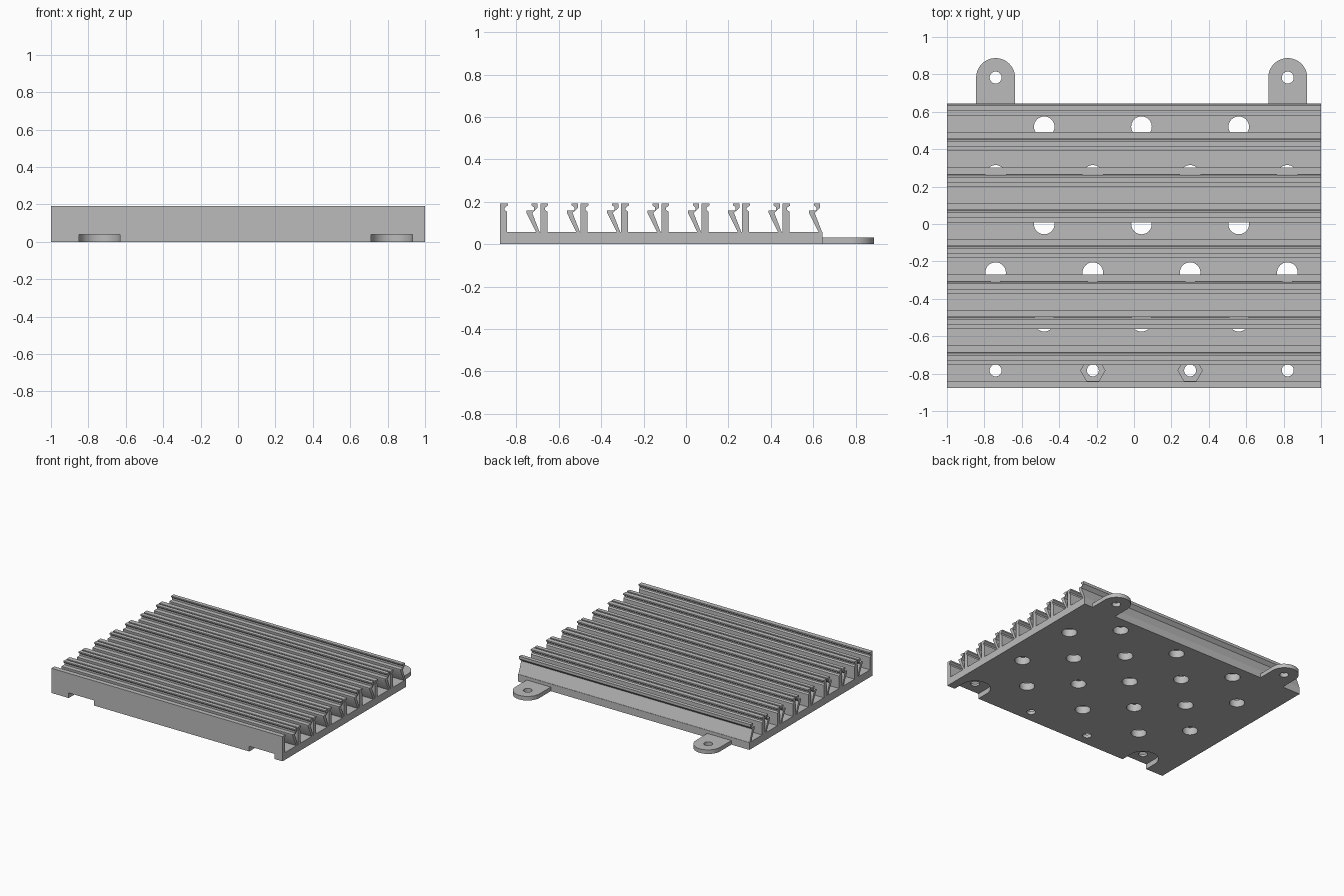
import bpy, bmesh, math
from mathutils import Vector

cube = bpy.data.objects.get("Cube")
if cube:
    bpy.data.objects.remove(cube, do_unlink=True)

FRONT, BACK, PLATE_TOP, TOP = -0.878, 0.645, 0.057, 0.193
CHANNELS = 8
PITCH = (BACK - FRONT) / CHANNELS
STEP = 0.26                      # half spacing of the staggered holes
MOUNT_Y = 0.783                  # distance of the mounting holes from centre
MOUNT_X = (-0.74, 0.822)

grey = bpy.data.materials.new("plain grey")
grey.use_nodes = True
grey.diffuse_color = (0.5, 0.5, 0.5, 1)
grey.node_tree.nodes["Principled BSDF"].inputs["Base Color"].default_value = (0.5, 0.5, 0.5, 1)


def prism(bm, points, sweep):
    """Extrude a closed outline along a vector."""
    face = bm.faces.new([bm.verts.new(p) for p in points])
    ext = bmesh.ops.extrude_face_region(bm, geom=[face])
    verts = [g for g in ext["geom"] if isinstance(g, bmesh.types.BMVert)]
    bmesh.ops.translate(bm, verts=verts, vec=Vector(sweep))


def make(name, prisms):
    bm = bmesh.new()
    for points, sweep in prisms:
        prism(bm, points, sweep)
    bmesh.ops.recalc_face_normals(bm, faces=bm.faces)
    mesh = bpy.data.meshes.new(name)
    bm.to_mesh(mesh)
    bm.free()
    mesh.materials.append(grey)
    obj = bpy.data.objects.new(name, mesh)
    bpy.context.collection.objects.link(obj)
    return obj


def round_prism(x, y, r, z0, z1, sides=32):
    ring = [(x + r * math.cos(math.tau * i / sides), y + r * math.sin(math.tau * i / sides), z0)
            for i in range(sides)]
    return ring, (0, 0, z1 - z0)


def tongue(x, y, r, end, z0, z1, sides=24):
    """Straight strip from y = end, with a half-round tip centred on (x, y)."""
    arc = [(x + r * math.cos(math.pi * i / sides), y + r * math.sin(math.pi * i / sides), z0)
           for i in range(sides + 1)]
    return [(x + r, end, z0)] + arc + [(x - r, end, z0)], (0, 0, z1 - z0)


def activate(obj):
    bpy.ops.object.select_all(action='DESELECT')
    obj.select_set(True)
    bpy.context.view_layer.objects.active = obj


def cut(obj, prisms):
    cutter = make("cutter", prisms)
    cutter.hide_render = True
    mod = obj.modifiers.new("cut", 'BOOLEAN')
    mod.operation, mod.solver, mod.object = 'DIFFERENCE', 'EXACT', cutter
    activate(obj)
    bpy.ops.object.modifier_apply(modifier=mod.name)
    bpy.data.objects.remove(cutter, do_unlink=True)


# Cross-section of one channel: upright with a grooved lip, then a leaning slat
upright = [(0, PLATE_TOP), (0, TOP), (0.037, TOP), (0.037, 0.183), (0.022, 0.172),
           (0.022, 0.162), (0.033, 0.154), (0.033, PLATE_TOP)]
slat = [(-0.02, PLATE_TOP), (-0.065, 0.148), (-0.065, 0.16), (-0.03, 0.16), (-0.03, 0.174),
        (-0.042, 0.184), (-0.042, TOP), (-0.012, TOP), (-0.012, 0.172), (-0.038, 0.148),
        (-0.003, PLATE_TOP)]

profile = [(FRONT, 0)]
for k in range(CHANNELS):
    start = FRONT + k * PITCH
    # the front upright continues straight down into the plate edge
    profile += [(start + y, z) for y, z in (upright[1:] if k == 0 else upright)]
    profile += [(start + PITCH + y, z) for y, z in slat]
profile += [(BACK, PLATE_TOP), (BACK, 0)]
body = make("channel_plate", [([(-1, y, z) for y, z in profile], (2, 0, 0))])

# Staggered round holes through the plate only
above = PLATE_TOP + 0.0005
holes = []
for row in range(-2, 3):
    columns = (-0.74, -0.22, 0.30, 0.82) if row % 2 else (-0.48, 0.04, 0.56)
    holes += [round_prism(x, row * STEP, 0.055, -0.02, above) for x in columns]
cut(body, holes)

# Slots under the front edge that receive the tabs of a neighbouring plate
cut(body, [tongue(x, -MOUNT_Y, 0.11, FRONT - 0.05, -0.02, 0.04) for x in MOUNT_X])

# Nut pockets, then the small screw holes along the front
cut(body, [round_prism(x, -MOUNT_Y, 0.065, 0.025, above, 6) for x in (-0.22, 0.30)])
cut(body, [round_prism(x, -MOUNT_Y, 0.032, -0.02, above, 24)
           for x in (MOUNT_X[0], -0.22, 0.30, MOUNT_X[1])])

# Mounting tabs at the back
parts = [body]
for name, x in zip(("right_tab", "left_tab"), MOUNT_X):
    tab = make(name, [tongue(x, MOUNT_Y, 0.104, BACK, 0, 0.032)])
    cut(tab, [round_prism(x, MOUNT_Y, 0.032, -0.02, 0.1, 24)])
    parts.append(tab)

for obj in parts:
    activate(obj)
    bpy.ops.object.shade_smooth_by_angle(angle=math.radians(30))
